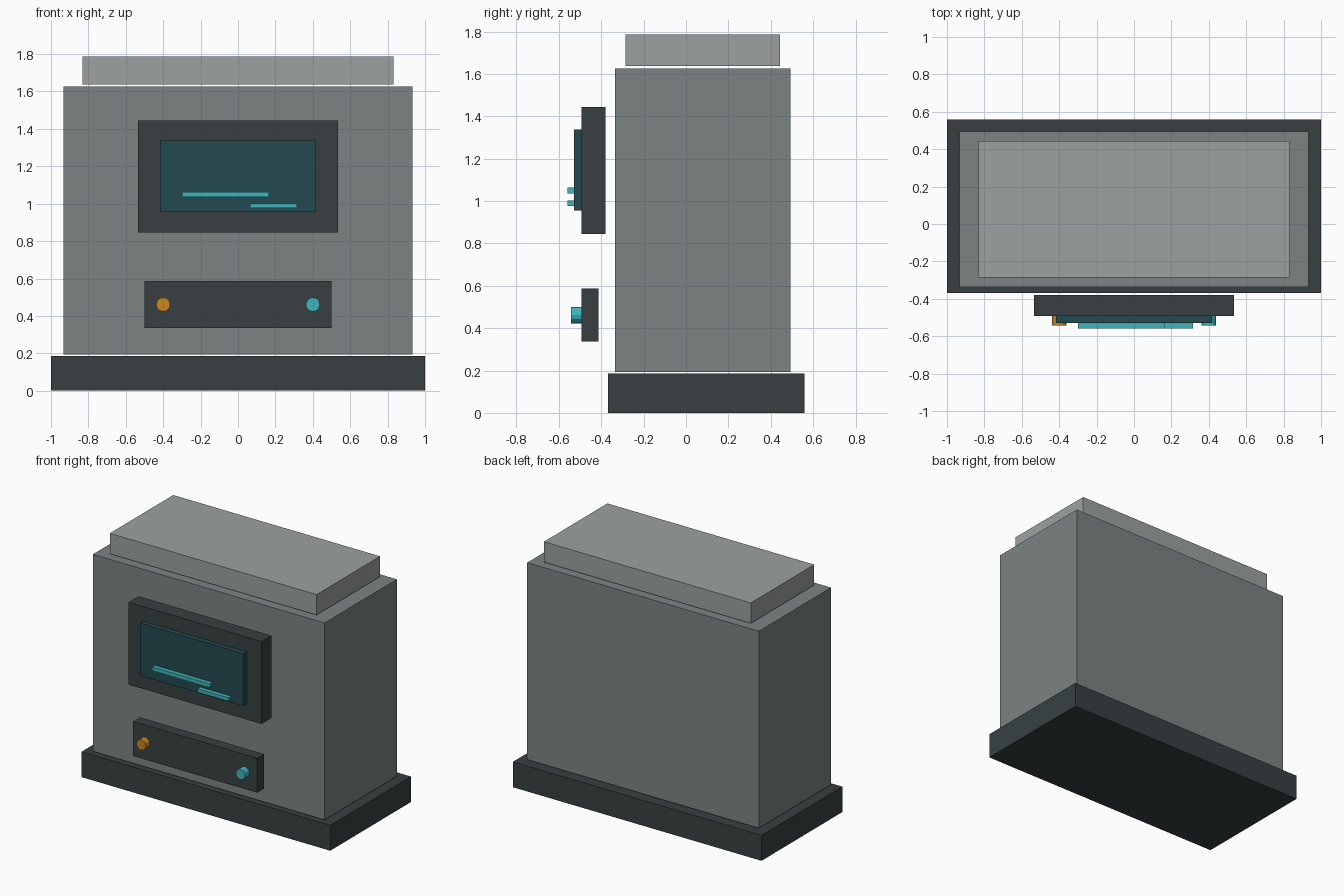
import bpy, bmesh
from math import pi
from mathutils import Matrix

if "Cube" in bpy.data.objects:
    bpy.data.objects.remove(bpy.data.objects["Cube"])


def material(name, rgb):
    m = bpy.data.materials.new(name)
    lin = [((c / 255 + 0.055) / 1.055) ** 2.4 for c in rgb]
    m.diffuse_color = (*lin, 1)
    m.use_nodes = True
    m.node_tree.nodes["Principled BSDF"].inputs["Base Color"].default_value = m.diffuse_color
    return m


def add(name, bm, mat):
    mesh = bpy.data.meshes.new(name)
    bm.to_mesh(mesh)
    bm.free()
    mesh.materials.append(mat)
    obj = bpy.data.objects.new(name, mesh)
    bpy.context.collection.objects.link(obj)
    return obj


def box(name, x, y, z, mat):
    """Box from (min, max) ranges on each axis."""
    bm = bmesh.new()
    bmesh.ops.create_cube(bm, size=1)
    obj = add(name, bm, mat)
    size = [b - a for a, b in (x, y, z)]
    obj.data.transform(Matrix.Diagonal((*size, 1)))
    obj.location = [(a + b) / 2 for a, b in (x, y, z)]
    return obj


def knob(name, x, mat):
    """Short twelve-sided cylinder facing the front."""
    bm = bmesh.new()
    bmesh.ops.create_cone(bm, cap_ends=True, segments=12, radius1=0.038,
                          radius2=0.038, depth=0.05,
                          matrix=Matrix.Rotation(pi / 2, 4, 'X'))
    obj = add(name, bm, mat)
    obj.location = (x, -0.518, 0.461)


dark = material("dark_grey", (56, 64, 66))
mid = material("mid_grey", (124, 132, 132))
light = material("light_grey", (156, 162, 161))
glass = material("screen_teal", (36, 74, 80))
cyan = material("cyan", (64, 180, 188))
amber = material("amber", (200, 134, 36))

# Cabinet: plinth, body and cap
box("base", (-1, 1), (-0.368, 0.56), (0, 0.185), dark)
box("cabinet_body", (-0.932, 0.932), (-0.336, 0.494), (0.194, 1.626), mid)
box("top_cap", (-0.832, 0.832), (-0.285, 0.444), (1.637, 1.786), light)

# Display
box("screen_frame", (-0.535, 0.535), (-0.493, -0.379), (0.845, 1.444), dark)
box("screen", (-0.416, 0.416), (-0.529, -0.493), (0.956, 1.338), glass)
box("long_readout_bar", (-0.299, 0.165), (-0.56, -0.529), (1.035, 1.063), cyan)
box("short_readout_bar", (0.065, 0.316), (-0.56, -0.529), (0.976, 1.002), cyan)

# Control panel with two knobs
box("control_panel", (-0.5, 0.5), (-0.493, -0.414), (0.336, 0.587), dark)
knob("amber_knob", -0.4, amber)
knob("cyan_knob", 0.4, cyan)
